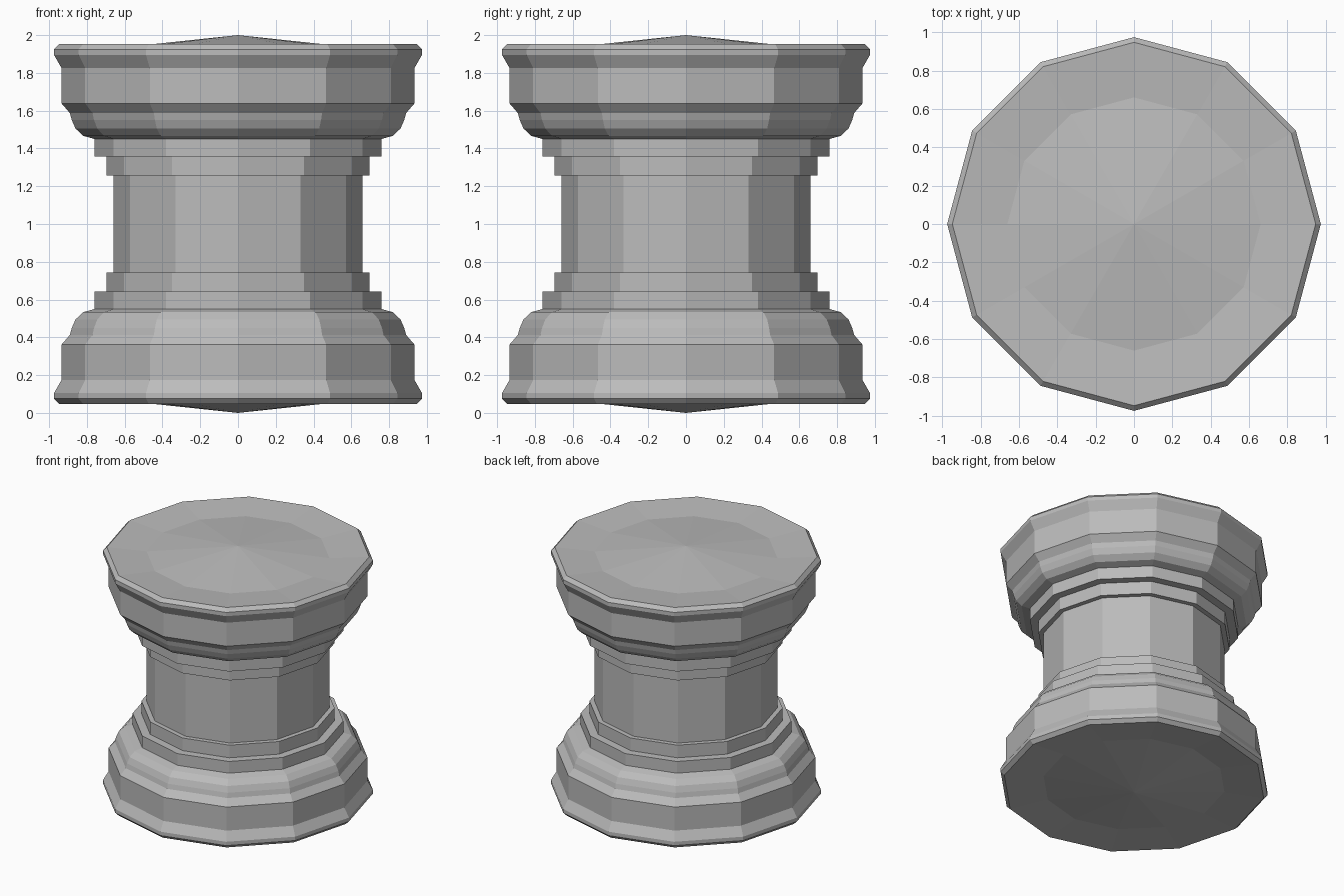
import bpy, bmesh
from math import radians
from mathutils import Matrix, Vector

SIDES = 12
MID = 1.0  # height of the mirror plane

cube = bpy.data.objects.get("Cube")
if cube:
    bpy.data.objects.remove(cube, do_unlink=True)

stone = bpy.data.materials.new("grey stone")
stone.use_nodes = True
grey = (0.5, 0.5, 0.5, 1)
stone.diffuse_color = grey
stone.node_tree.nodes["Principled BSDF"].inputs["Base Color"].default_value = grey


def lathe(name, profile, flip=False):
    """Turn a (radius, height above middle) profile into a 12-sided solid of revolution."""
    bm = bmesh.new()
    sign = -1 if flip else 1
    verts = [bm.verts.new((r, 0, MID + sign * h)) for r, h in profile]
    edges = [bm.edges.new(pair) for pair in zip(verts, verts[1:])]
    bmesh.ops.spin(bm, geom=verts + edges, cent=(0, 0, 0), axis=(0, 0, 1),
                   angle=radians(360), steps=SIDES)
    bmesh.ops.remove_doubles(bm, verts=bm.verts, dist=0.0005)
    bmesh.ops.recalc_face_normals(bm, faces=bm.faces)
    # An open shell must face outwards: test the widest wall
    bm.faces.ensure_lookup_table()
    wall = max(bm.faces, key=lambda f: f.calc_center_median().xy.length)
    if wall.normal.xy.dot(wall.calc_center_median().xy) < 0:
        bmesh.ops.reverse_faces(bm, faces=bm.faces)
    mesh = bpy.data.meshes.new(name)
    bm.to_mesh(mesh)
    bm.free()
    mesh.materials.append(stone)
    obj = bpy.data.objects.new(name, mesh)
    bpy.context.collection.objects.link(obj)


# Plain column between the two ends
lathe("shaft", [(0.66, -0.257), (0.66, 0.257)])

# Two square steps that widen the shaft
steps = [(0.66, 0.257), (0.697, 0.257), (0.697, 0.357), (0.76, 0.357), (0.76, 0.45)]

# Rounded moulding, broad band, flared rim and dished end with a raised centre
end = [(0.76, 0.45), (0.82, 0.467), (0.86, 0.505), (0.88, 0.55), (0.89, 0.587),
       (0.934, 0.638), (0.934, 0.825), (0.974, 0.895), (0.974, 0.925),
       (0.947, 0.952), (0.66, 0.93), (0, 1)]

for prefix, flip in (("upper", False), ("lower", True)):
    lathe(prefix + "_steps", steps, flip)
    lathe("capital" if prefix == "upper" else "base", end, flip)
